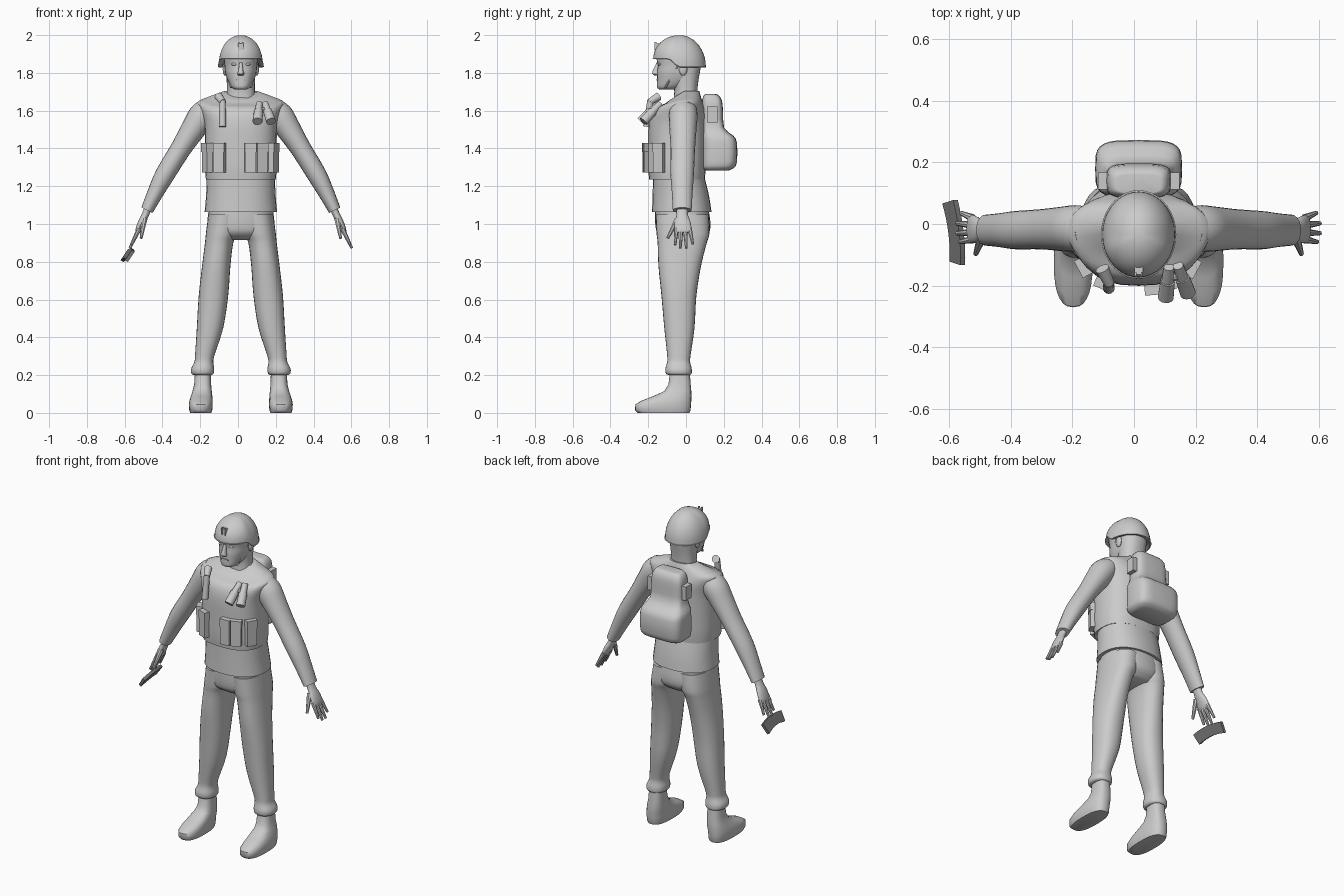
import bpy, bmesh, math
from mathutils import Vector, Matrix

if "Cube" in bpy.data.objects:
    bpy.data.objects.remove(bpy.data.objects["Cube"])

CX = 0.015  # body centre line


def material(name, v):
    m = bpy.data.materials.new(name)
    m.diffuse_color = (v, v, v, 1)
    m.use_nodes = True
    m.node_tree.nodes["Principled BSDF"].inputs["Base Color"].default_value = m.diffuse_color
    return m


GREY = material("light grey", 0.6)
DARK = material("dark grey", 0.2)


def finish(name, bm, mat=GREY, angle=40, offset=CX):
    bmesh.ops.recalc_face_normals(bm, faces=bm.faces)
    bmesh.ops.translate(bm, verts=bm.verts, vec=(offset, 0, 0))
    me = bpy.data.meshes.new(name)
    bm.to_mesh(me)
    bm.free()
    ob = bpy.data.objects.new(name, me)
    bpy.context.collection.objects.link(ob)
    me.materials.append(mat)
    bpy.ops.object.select_all(action='DESELECT')
    ob.select_set(True)
    bpy.context.view_layer.objects.active = ob
    bpy.ops.object.shade_smooth_by_angle(angle=math.radians(angle))
    return ob


def smooth_rows(rows, k):
    """Catmull-Rom steps between the rows."""
    if k < 2:
        return rows
    out, n = [], len(rows)
    for i in range(n - 1):
        p = [rows[max(0, min(n - 1, i + j))] for j in (-1, 0, 1, 2)]
        for s in range(k):
            t = s / k
            out.append(tuple(0.5 * (2 * b + (c - a) * t + (2 * a - 5 * b + 4 * c - d) * t * t
                                    + (3 * b - a - 3 * c + d) * t ** 3) for a, b, c, d in zip(*p)))
    return out + [rows[-1]]


def skin(name, rings, **kw):
    bm = bmesh.new()
    vs = [[bm.verts.new(p) for p in r] for r in rings]
    n = len(vs[0])
    for a, b in zip(vs, vs[1:]):
        for i in range(n):
            bm.faces.new((a[i], a[(i + 1) % n], b[(i + 1) % n], b[i]))
    bm.faces.new(vs[0])
    bm.faces.new(vs[-1])
    return finish(name, bm, **kw)


def power(v, e):
    return math.copysign(abs(v) ** (2 / e), v)


def loft(name, rows, s=1, e=2.3, n=28, k=3, drop=0.0, **kw):
    """Rows of (z, centre x, half width, front y, back y); drop lowers the top at the front."""
    rings = []
    for z, cx, rx, yf, yb in smooth_rows(rows, k):
        ring = []
        for i in range(n):
            a = 2 * math.pi * i / n
            c, q = power(math.cos(a), e), power(math.sin(a), e)
            low = drop * max(0, -q) * max(0, (z - 1.62) / 0.08)
            ring.append((s * (cx + rx * c), (yf + yb) / 2 + (yb - yf) / 2 * q, z - low))
        rings.append(ring)
    return skin(name, rings, **kw)


def limb(name, rows, s, n=20, k=3):
    """Rows of (x, y, z, radius across, radius along y)."""
    rows = smooth_rows(rows, k)
    rings = []
    for i, (x, y, z, ra, ry) in enumerate(rows):
        p, q = rows[max(0, i - 1)], rows[min(len(rows) - 1, i + 1)]
        d = Vector((q[0] - p[0], 0, q[2] - p[2])).normalized()
        rings.append([(s * (x - d.z * ra * math.cos(a)), y + ry * math.sin(a), z + d.x * ra * math.cos(a))
                      for a in (2 * math.pi * j / n for j in range(n))])
    return skin(name, rings)


def rod(name, a, b, r1, r2, seg=14):
    a, b = Vector(a), Vector(b)
    bm = bmesh.new()
    m = Matrix.Translation((a + b) / 2) @ (b - a).to_track_quat('Z', 'Y').to_matrix().to_4x4()
    bmesh.ops.create_cone(bm, cap_ends=True, segments=seg, radius1=r1, radius2=r2,
                          depth=(b - a).length, matrix=m)
    return finish(name, bm)


def box(name, pos, size, turn=0):
    bm = bmesh.new()
    m = Matrix.Translation(pos) @ Matrix.Rotation(math.radians(turn), 4, 'Z') @ Matrix.Diagonal((*size, 1))
    bmesh.ops.create_cube(bm, size=1, matrix=m)
    return finish(name, bm)


def ball(name, pos, size):
    bm = bmesh.new()
    bmesh.ops.create_uvsphere(bm, u_segments=12, v_segments=8, radius=1,
                              matrix=Matrix.Translation(pos) @ Matrix.Diagonal((*size, 1)))
    return finish(name, bm)


# Head, neck and face
loft("neck", [(1.62, 0, .08, -.07, .06), (1.70, 0, .074, -.062, .06), (1.76, 0, .075, -.07, .066),
              (1.84, 0, .08, -.08, .08)])
loft("head", [(1.712, 0, .03, -.14, -.06), (1.724, 0, .05, -.153, -.02), (1.76, 0, .07, -.153, .05),
              (1.80, 0, .082, -.153, .07), (1.84, 0, .086, -.15, .08), (1.89, 0, .09, -.155, .085),
              (1.94, 0, .075, -.12, .06)])
loft("nose", [(1.785, 0, .012, -.165, -.14), (1.795, 0, .019, -.18, -.14), (1.81, 0, .013, -.178, -.14),
              (1.855, 0, .008, -.156, -.14)], n=10, k=1)
box("mouth", (0, -.151, 1.763), (.045, .012, .008))
for s, side in ((1, "left"), (-1, "right")):
    ball(side + "_eye", (s * .034, -.138, 1.846), (.016, .011, .008))
    ball(side + "_ear", (s * .084, -.015, 1.82), (.012, .022, .035))
    rod(side + "_chin_strap", (s * .086, -.035, 1.85), (s * .052, -.11, 1.722), .006, .006, 8)


# Helmet: dome whose rim is higher above the face
def helmet():
    n, rings = 36, []
    shape = [(math.sin(t), math.cos(t)) for t in (math.pi / 2 * i / 11 for i in range(1, 12))]
    for r, h in shape + [(1.035, -.02), (.97, -.03), (.8, .05)]:
        ring = []
        for i in range(n):
            a = 2 * math.pi * i / n
            y = -.034 + .137 * math.sin(a)
            t = max(0, min(1, (y + .095) / .06))
            rim = 1.877 - .043 * t * t * (3 - 2 * t)
            ring.append((.118 * r * math.cos(a), -.034 + .139 * r * math.sin(a), rim + (2.0 - rim) * h))
        rings.append(ring)
    skin("helmet", rings)


helmet()
box("helmet_bracket", (0, -.148, 1.938), (.028, .03, .034))
for s in (-1, 1):
    box("bracket_rail", (s * .01, -.162, 1.94), (.006, .012, .045))

# Torso clothing
loft("vest", [(1.235, 0, .185, -.195, .1), (1.3, 0, .19, -.2, .104), (1.42, 0, .19, -.2, .106),
              (1.53, 0, .193, -.198, .107), (1.6, 0, .213, -.178, .104), (1.645, 0, .228, -.128, .088),
              (1.67, 0, .18, -.105, .08), (1.705, 0, .085, -.085, .07)], drop=.045, e=2.5)
loft("shirt", [(1.063, 0, .192, -.18, .135), (1.15, 0, .184, -.177, .122), (1.26, 0, .18, -.174, .095)])

# Trousers
loft("trouser_seat", [(1.075, 0, .17, -.165, .12), (1.0, 0, .178, -.163, .13), (.95, 0, .165, -.15, .12),
                      (.915, 0, .12, -.10, .08)])
LEG = [(1.05, .086, .086, -.16, .12), (.95, .102, .083, -.156, .124), (.9, .115, .075, -.15, .11),
       (.78, .13, .075, -.146, .08), (.62, .145, .078, -.13, .055), (.45, .163, .07, -.115, .045),
       (.31, .19, .052, -.1, .025), (.27, .196, .05, -.1, .022), (.235, .202, .061, -.109, .03),
       (.208, .203, .059, -.106, .03), (.2, .203, .045, -.09, .02)]
SHOE = [(0, .212, .056, -.255, .018), (.015, .212, .061, -.27, .024), (.045, .212, .063, -.268, .027),
        (.065, .211, .061, -.235, .028), (.088, .208, .057, -.175, .029), (.115, .205, .051, -.115, .028),
        (.15, .202, .045, -.093, .025), (.215, .201, .042, -.085, .02)]
ARM = [(.165, -.015, 1.615, .06, .07), (.205, -.015, 1.573, .073, .076), (.25, -.016, 1.505, .066, .072),
       (.317, -.017, 1.40, .055, .065), (.4, -.02, 1.265, .052, .062), (.45, -.02, 1.17, .043, .055),
       (.497, -.02, 1.073, .033, .05)]
HAND = [(.485, -.02, 1.10, .02, .032), (.505, -.02, 1.05, .019, .03), (.525, -.018, 1.01, .019, .042),
        (.543, -.016, .97, .015, .046), (.55, -.016, .955, .009, .04)]
for s, side in ((1, "left"), (-1, "right")):
    loft(side + "_trouser_leg", LEG, s)
    loft(side + "_shoe", SHOE, s, e=2.6, k=1, angle=50)
    limb(side + "_sleeve", ARM, s)
    limb(side + "_hand", HAND, s)
    # Fingers spread along y, thumb at the front
    for y0, y1, zt in ((-.05, -.058, .89), (-.027, -.03, .872), (-.004, .002, .872), (.019, .036, .895)):
        rod(side + "_finger", (s * .538, y0, .975), (s * (.588 - (zt - .872) * .5), y1, zt), .013, .007, 8)
    rod(side + "_thumb", (s * .51, -.045, 1.025), (s * .528, -.097, .925), .016, .008, 8)

# Backpack with side pockets
loft("backpack", [(1.283, 0, .11, .1, .225), (1.298, 0, .132, .085, .255), (1.33, 0, .14, .085, .27),
                  (1.43, 0, .14, .085, .27), (1.468, 0, .132, .085, .25), (1.51, 0, .108, .085, .202),
                  (1.6, 0, .105, .085, .196), (1.655, 0, .1, .085, .19), (1.682, 0, .085, .095, .172),
                  (1.687, 0, .07, .1, .16)], e=4, k=2)
for s, side in ((1, "left"), (-1, "right")):
    box(side + "_pack_pocket", (s * .112, .14, 1.58), (.04, .055, .085))

# Magazine pouches around the vest
for x, y, turn in ((-.175, -.137, -62), (-.11, -.19, -22), (.05, -.207, 5), (.108, -.19, 22), (.17, -.14, 62)):
    box("pouch", (x, y, 1.345), (.058, .04, .145), turn)
    box("pouch_flap", (x, y, 1.405), (.062, .046, .05), turn)

# Binoculars on the chest
for top, mid, end in (((.098, -.14, 1.638), (.094, -.185, 1.597), (.088, -.238, 1.543)),
                      ((.128, -.135, 1.638), (.142, -.175, 1.597), (.16, -.225, 1.543))):
    rod("binocular_eyepiece", top, mid, .017, .02)
    rod("binocular_barrel", mid, end, .024, .026)
rod("binocular_bridge", (.095, -.175, 1.605), (.14, -.168, 1.605), .012, .012, 8)

# Angled torch on the other side
rod("torch_body", (-.097, -.208, 1.515), (-.097, -.188, 1.655), .019, .017)
rod("torch_head", (-.094, -.195, 1.645), (-.118, -.145, 1.675), .017, .023)


# Curved magazine held in the right hand
def magazine():
    rings = []
    up = Vector((.045, 0, .068)).normalized()
    out = Vector((up.z, 0, -up.x))
    for i in range(9):
        t = i / 4 - 1
        mid = Vector((-.577 + .012 * t, -.028 - .1 * t, .842)) - up * (.014 * t * t)
        tilt = Vector((0, -.18 * t, 0))
        rings.append([mid + (up + tilt) * (a * .032) + out * (b * .009)
                      for a, b in ((1, 1), (1, -1), (-1, -1), (-1, 1))])
    skin("held_magazine", rings, mat=DARK, offset=0)


magazine()
